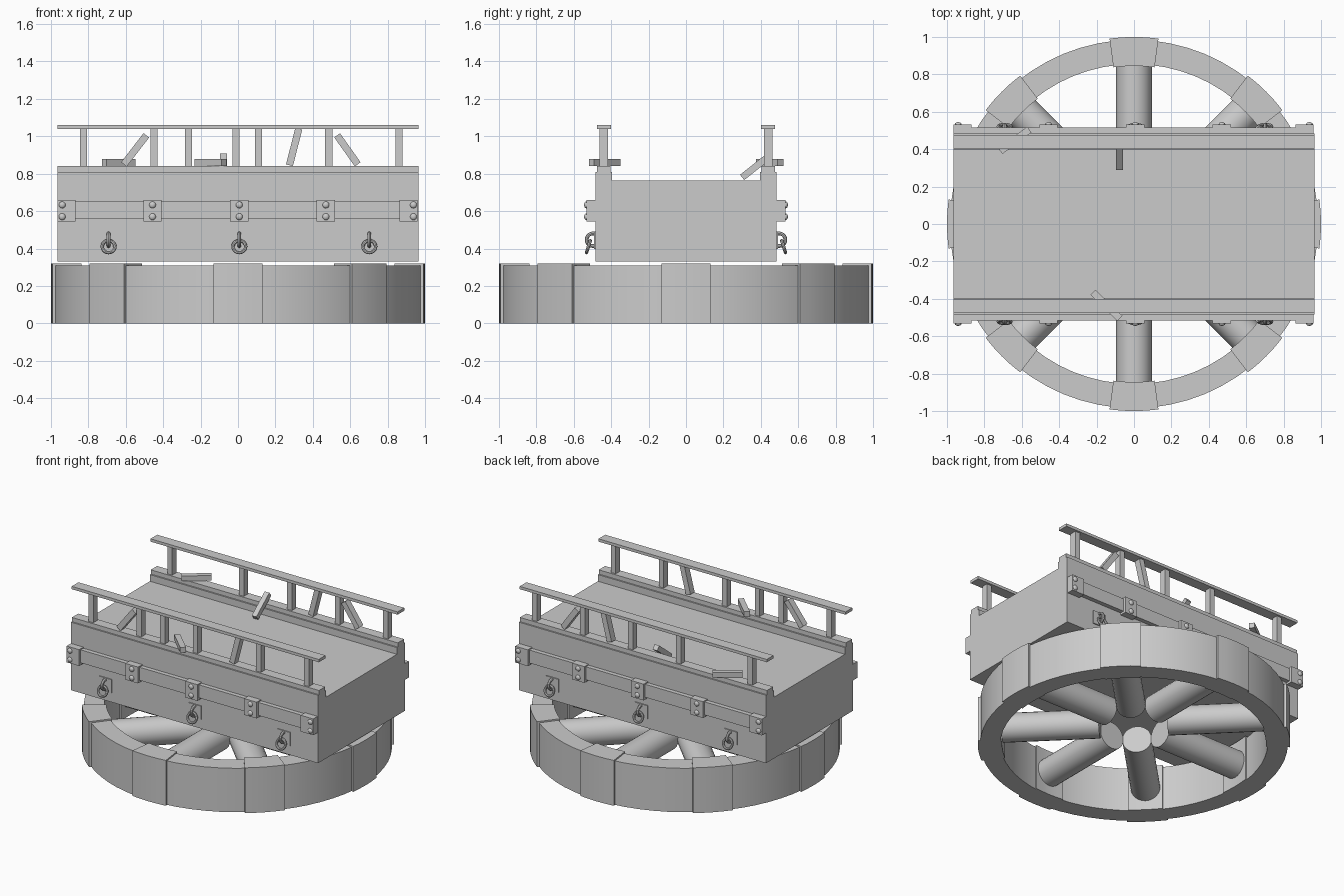
import bpy, bmesh, math
from mathutils import Vector, Matrix

if "Cube" in bpy.data.objects:
    bpy.data.objects.remove(bpy.data.objects["Cube"])


def finish(bm, name, smooth=False):
    bmesh.ops.recalc_face_normals(bm, faces=bm.faces)
    me = bpy.data.meshes.new(name)
    bm.to_mesh(me)
    bm.free()
    ob = bpy.data.objects.new(name, me)
    bpy.context.collection.objects.link(ob)
    if smooth:
        bpy.ops.object.select_all(action='DESELECT')
        ob.select_set(True)
        bpy.context.view_layer.objects.active = ob
        bpy.ops.object.shade_smooth_by_angle(angle=math.radians(35))
    return ob


def box(name, lo, hi):
    bm = bmesh.new()
    bmesh.ops.create_cube(bm, size=1)
    for v in bm.verts:
        v.co = [l + (c + .5) * (h - l) for c, l, h in zip(v.co, lo, hi)]
    return finish(bm, name)


def bar(name, p, q, w=.038, d=.046):
    # rectangular stick running from p to q
    p, q = Vector(p), Vector(q)
    bm = bmesh.new()
    bmesh.ops.create_cube(bm, size=1)
    axis = (q - p).normalized()
    side = Vector((0, 1, 0)) if abs(axis.y) < .5 else Vector((0, 0, 1))
    x = side.cross(axis).normalized()
    y = axis.cross(x)
    for v in bm.verts:
        c = v.co.copy()
        v.co = (p + q) / 2 + x * c.x * w + y * c.y * d + axis * c.z * (q - p).length
    return finish(bm, name)


def wedge(name, r0, r1, a0, a1, z0, z1, n):
    # curved block: radial section swept round z
    bm = bmesh.new()
    full = abs(a1 - a0) > 6.28
    secs = []
    for i in range(n if full else n + 1):
        a = a0 + (a1 - a0) * i / n
        secs.append([bm.verts.new((r * math.cos(a), r * math.sin(a), z))
                     for r, z in ((r0, z0), (r1, z0), (r1, z1), (r0, z1))])
    for i in range(n):
        s, t = secs[i], secs[(i + 1) % len(secs)]
        for k in range(4):
            bm.faces.new((s[k], s[(k + 1) % 4], t[(k + 1) % 4], t[k]))
    if not full:
        bm.faces.new(secs[0])
        bm.faces.new(secs[-1])
    return finish(bm, name, True)


def torus(name, centre, R, r, rot):
    bm = bmesh.new()
    n, m = 20, 8
    g = [[bm.verts.new(((R + r * math.cos(b)) * math.cos(a),
                        (R + r * math.cos(b)) * math.sin(a), r * math.sin(b)))
          for b in [j * math.tau / m for j in range(m)]]
         for a in [i * math.tau / n for i in range(n)]]
    for i in range(n):
        for j in range(m):
            k, l = (i + 1) % n, (j + 1) % m
            bm.faces.new((g[i][j], g[k][j], g[k][l], g[i][l]))
    bm.transform(Matrix.Translation(centre) @ rot)
    return finish(bm, name, True)


# base wheel rim, raised joint blocks and spokes
wedge("wheel_rim", .855, .985, 0, math.tau, 0, .31, 64)
for i in range(8):
    a = i * math.tau / 8
    h = math.radians(7.5)
    wedge("rim_block", .845, 1.0, a - h, a + h, 0, .32, 4)
    bm = bmesh.new()
    bmesh.ops.create_cone(bm, cap_ends=True, segments=24, radius1=.095, radius2=.095, depth=.66)
    bm.transform(Matrix.Rotation(a, 4, 'Z') @ Matrix.Translation((.55, 0, .16))
                 @ Matrix.Rotation(math.pi / 2, 4, 'Y'))
    finish(bm, "spoke", True)

# platform body with low parapets, extruded along x
half = [(.485, .33), (.485, .81), (.475, .81), (.475, .84), (.405, .84), (.405, .81), (.395, .81), (.395, .763)]
prof = half + [(-y, z) for y, z in reversed(half)]
bm = bmesh.new()
f = bm.faces.new([bm.verts.new((-.965, y, z)) for y, z in prof])
ext = bmesh.ops.extrude_face_region(bm, geom=[f])
bmesh.ops.translate(bm, vec=(1.93, 0, 0), verts=[v for v in ext["geom"] if isinstance(v, bmesh.types.BMVert)])
finish(bm, "platform")

for s in (-1, 1):
    def sbox(name, x0, x1, y0, y1, z0, z1):
        ya, yb = sorted((s * y0, s * y1))
        return box(name, (x0, ya, z0), (x1, yb, z1))

    # handrail
    sbox("handrail", -.965, .965, .402, .477, 1.04, 1.06)
    # side band, brackets and bolts
    sbox("side_band", -.96, .96, .48, .515, .56, .652)
    for x, bx in ((-.917, -.94), (-.457, -.457), (.007, .007), (.47, .47), (.912, .938)):
        sbox("bracket", x - .049, x + .049, .48, .533, .545, .66)
        for z in (.57, .633):
            bm = bmesh.new()
            bmesh.ops.create_uvsphere(bm, u_segments=12, v_segments=8, radius=1)
            bm.transform(Matrix.Translation((bx, s * .533, z)) @ Matrix.Diagonal((.018, .012, .018, 1)))
            finish(bm, "bolt", True)
    # tie-ring plates, eyes and hanging rings
    for x in (-.692, .007, .702):
        sbox("ring_plate", x - .049, x + .049, .48, .492, .398, .492)
        torus("ring_eye", (x, s * .497, .447), .034, .01, Matrix.Rotation(math.pi / 2, 4, 'Y'))
        torus("tie_ring", (x, s * .522, .41), .034, .009,
              Matrix.Rotation(math.pi / 2 + s * .3, 4, 'X'))

# upright posts, front and back
posts = {-1: (-.825, -.45, -.265, -.01, .485, .86), 1: (-.825, -.265, .11, .485, .86)}
for s, xs in posts.items():
    for x in xs:
        bar("post", (x, s * .44, .835), (x, s * .44, 1.045))
    bar("leaning_post", (.275, s * .44, .845), (.325, s * .44, 1.04))
# broken posts
bar("leaning_post", (-.61, -.44, .85), (-.49, -.44, 1.005))
bar("leaning_post", (.64, .44, .85), (.53, .44, 1.005))
bar("fallen_post", (-.22, -.365, .86), (-.075, -.505, .86), .038, .036)
bar("fallen_post", (-.715, .39, .86), (-.56, .505, .86), .038, .036)
bar("tipped_post", (-.077, .3, .78), (-.077, .445, .895), .036, .036)
